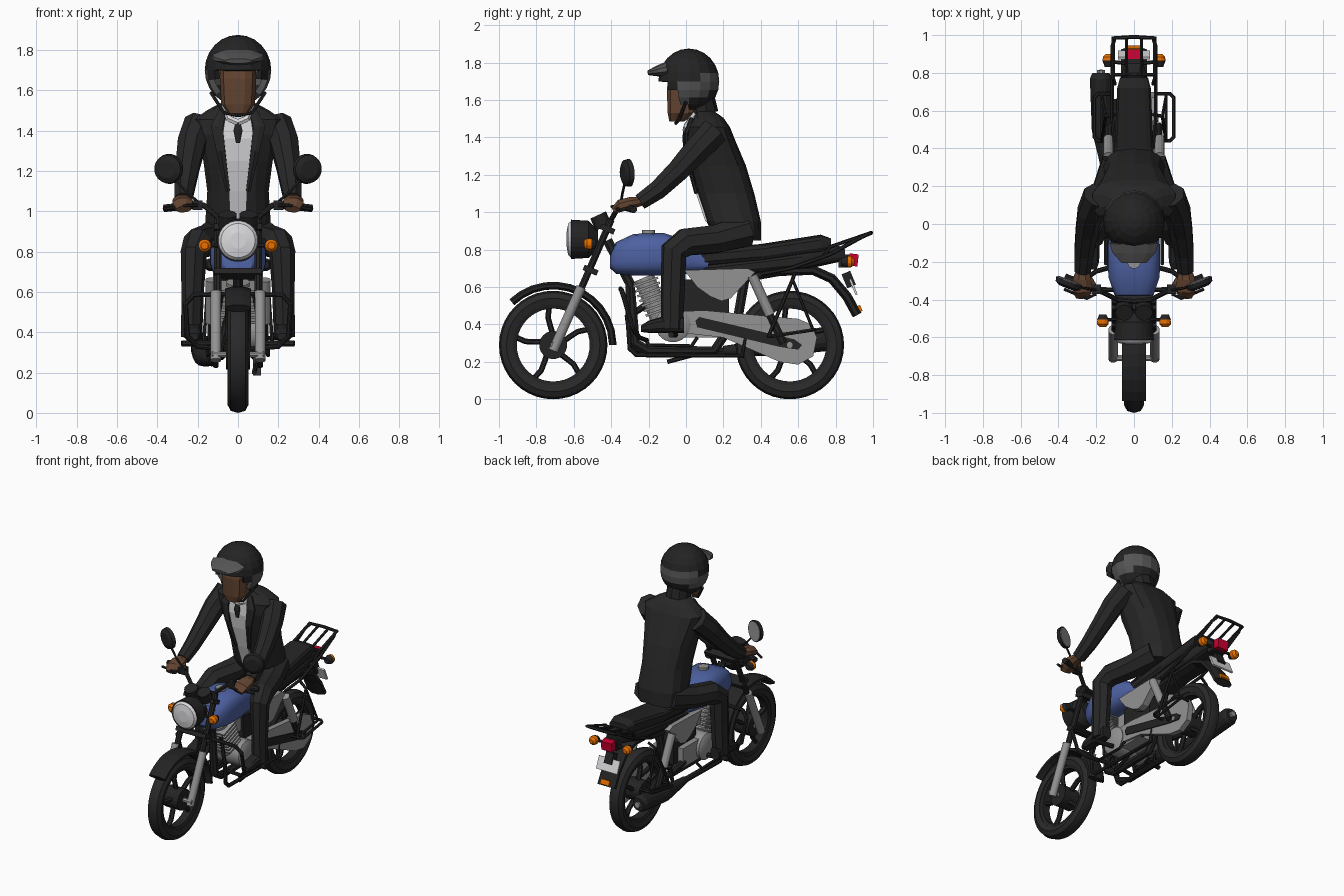
import bpy, bmesh, math
from mathutils import Vector as V

def mat(name, r, g, b):
    m = bpy.data.materials.new(name)
    m.diffuse_color = (r, g, b, 1)
    return m

BLACK = mat("black", .017, .017, .017)
TYRE = mat("tyre_black", .022, .022, .022)
CLOTH = mat("suit_black", .02, .02, .02)
GREY = mat("metal_grey", .29, .29, .29)
BAND = mat("band_grey", .09, .09, .09)
BLUE = mat("tank_blue", .075, .12, .36)
SKIN = mat("skin_brown", .125, .058, .03)
WHITE = mat("white", .7, .7, .72)
ORANGE = mat("orange", .8, .16, .0)
RED = mat("red", .6, .0, .03)

def make(name, verts, faces, m, mirror=False, smooth=False):
    out = []
    for s in ((1, -1) if mirror else (1,)):
        me = bpy.data.meshes.new(name)
        me.from_pydata([(v[0] * s, v[1], v[2]) for v in verts], [], faces)
        bm = bmesh.new(); bm.from_mesh(me)
        bmesh.ops.recalc_face_normals(bm, faces=bm.faces)
        bm.to_mesh(me); bm.free()
        me.materials.append(m)
        ob = bpy.data.objects.new(name + (("_right" if s > 0 else "_left") if mirror else ""), me)
        bpy.context.collection.objects.link(ob)
        if smooth:
            bpy.ops.object.select_all(action='DESELECT')
            ob.select_set(True); bpy.context.view_layer.objects.active = ob
            bpy.ops.object.shade_smooth_by_angle(angle=math.radians(35))
        out.append(ob)
    return out

def skin(name, rings, m, mirror=False, closed=False, smooth=False):
    n, k = len(rings[0]), len(rings)
    f = [(i*n+j, i*n+(j+1) % n, (i+1) % k*n+(j+1) % n, (i+1) % k*n+j)
         for i in range(k if closed else k-1) for j in range(n)]
    if not closed:
        f += [tuple(range(n)), tuple(range((k-1)*n, k*n))]
    return make(name, [v for r in rings for v in r], f, m, mirror, smooth)

def sweep(name, pts, rad, m, mirror=False, n=8, smooth=False):
    """Tube along pts; rad is a number, a pair, or one of these per point."""
    pts = [V(p) for p in pts]
    rad = rad if isinstance(rad, list) else [rad] * len(pts)
    u, rings = None, []
    for i, p in enumerate(pts):
        a, b = pts[max(i-1, 0)], pts[min(i+1, len(pts)-1)]
        t = ((p-a).normalized() + (b-p).normalized()).normalized()
        if u is None:
            u = V((1, 0, 0)) if abs(t.x) < .9 else V((0, 0, 1))
        u = (u - t * u.dot(t)).normalized()
        w = t.cross(u)
        ra, rb = rad[i] if isinstance(rad[i], tuple) else (rad[i], rad[i])
        an = [2*math.pi*(j+.5)/n for j in range(n)]
        rings.append([p + u*ra*math.cos(q) + w*rb*math.sin(q) for q in an])
    return skin(name, rings, m, mirror, False, smooth)

def loft(name, axis, rows, m, n=14, p=2.8, x=0, mirror=False, smooth=False):
    """Rows are (position, low, high, half width) along the y or z axis."""
    rings = []
    for pos, lo, hi, hw in rows:
        r = []
        for j in range(n):
            q = 2*math.pi*(j+.5)/n
            c, s = math.cos(q), math.sin(q)
            px = x + hw*math.copysign(abs(c)**(2/p), c)
            o = (lo+hi)/2 + (hi-lo)/2*math.copysign(abs(s)**(2/p), s)
            r.append((px, pos, o) if axis == 'y' else (px, o, pos))
        rings.append(r)
    return skin(name, rings, m, mirror, False, smooth)

def plate(name, prof, x0, x1, m, mirror=False):
    return skin(name, [[(x, y, z) for y, z in prof] for x in (x0, x1)], m, mirror)

def box(name, c, s, m, rot=0, mirror=False):
    ca, sa = math.cos(rot), math.sin(rot)
    sq = [(-1, -1), (1, -1), (1, 1), (-1, 1)]
    prof = [(c[1]+a*s[1]/2*ca-b*s[2]/2*sa, c[2]+a*s[1]/2*sa+b*s[2]/2*ca) for a, b in sq]
    return plate(name, prof, c[0]-s[0]/2, c[0]+s[0]/2, m, mirror)

def lathe(name, prof, cy, cz, m, n=40):
    return skin(name, [[(x, cy+r*math.cos(a), cz+r*math.sin(a)) for x, r in prof]
                       for a in [2*math.pi*i/n for i in range(n)]], m, closed=True, smooth=True)

# wheels
for nm, cy in (("front", -.71), ("rear", .555)):
    lathe(nm+"_tyre", [(-.052, .25), (-.036, .28), (0, .29), (.036, .28), (.052, .25), (.042, .215), (-.042, .215)], cy, .29, TYRE)
    lathe(nm+"_rim", [(-.04, .222), (.04, .222), (.03, .195), (-.03, .195)], cy, .29, BLACK)
    sweep(nm+"_hub", [(-.06, cy, .29), (.06, cy, .29)], .075, BLACK, n=20)
    sweep(nm+"_axle", [(-.13, cy, .29), (.13, cy, .29)], .017, GREY)
    for k in range(5):
        a = 2*math.pi*k/5 + .3
        sweep(nm+"_spoke", [(0, cy+r*math.cos(a+d), .29+r*math.sin(a+d))
              for r, d in ((.05, 0), (.10, .16), (.15, .2), (.205, .12))], (.018, .015), BLACK, n=6)

# mudguards
arc = [math.radians(a) for a in range(134, -1, -12)] + [0]
sweep("front_fender", [(0, -.71+.318*math.cos(a), .29+.318*math.sin(a)) for a in arc], (.07, .022), BLACK)
sweep("rear_fender", [(0, .33, .655), (0, .5, .685), (0, .68, .69), (0, .78, .645), (0, .86, .55), (0, .915, .45)], (.075, .028), BLACK)

# front fork, clamps and headlight
sweep("fork_slider", [(.11, -.71, .26), (.11, -.56, .6)], .027, GREY, True, 12, True)
sweep("fork_tube", [(.1, -.57, .57), (.1, -.40, .96)], .02, BLACK, True)
for y, z in ((-.51, .69), (-.42, .91)):
    box("fork_clamp", (0, y, z), (.24, .08, .03), BLACK, -.4)
sweep("headlight_shell", [(0, -.615, .855), (0, -.52, .855), (0, -.47, .855)], [.106, .1, .05], BLACK, n=24)
sweep("headlight_lens", [(0, -.615, .855), (0, -.63, .855), (0, -.638, .855)], [.098, .085, .04], WHITE, n=24)
sweep("gauge", [(.052, -.44, .92), (.052, -.47, .985)], .046, BLACK, True, 14)
sweep("front_signal_stem", [(.06, -.5, .83), (.16, -.51, .83)], .01, BLACK, True)
sweep("front_signal", [(.165, -.545, .83), (.165, -.53, .83), (.165, -.505, .83)], [.018, .032, .03], ORANGE, True, 12)
sweep("front_signal_back", [(.165, -.506, .83), (.165, -.48, .83)], [.032, .02], BLACK, True, 12)

# handlebar, levers and mirrors
sweep("handlebar", [(0, -.41, .95), (.09, -.4, .96), (.17, -.36, 1.03), (.24, -.33, 1.03), (.365, -.28, 1.015)], .014, BLACK, True)
sweep("grip", [(.23, -.333, 1.03), (.365, -.28, 1.015)], .02, BLACK, True)
sweep("lever", [(.2, -.37, 1.03), (.25, -.395, 1.03), (.37, -.345, 1.01)], .009, BLACK, True, 6)
box("switch_block", (.2, -.345, 1.03), (.05, .05, .045), BLACK, 0, True)
sweep("mirror_stalk", [(.19, -.35, 1.04), (.26, -.34, 1.1), (.33, -.322, 1.18)], .007, BLACK, True, 6)
mc, mn = V((.345, -.312, 1.21)), V((-.36, .93, .05))
sweep("mirror_shell", [mc-mn*.028, mc-mn*.015, mc+mn*.01], [.045, .07, .075], BLACK, True, 20)
sweep("mirror_glass", [mc+mn*.01, mc+mn*.014], .068, GREY, True, 20)

# tank, seat, tail and side panels
loft("fuel_tank", 'y', [(-.405, .70, .77, .07), (-.375, .67, .84, .105), (-.28, .66, .885, .137), (-.12, .66, .89, .14),
     (0, .67, .85, .12), (.12, .69, .77, .095)], BLUE, 20, 3, smooth=True)
sweep("tank_cap", [(0, -.2, .87), (0, -.2, .905)], .036, GREY, n=16)
loft("seat", 'y', [(-.01, .74, .79, .075), (.1, .71, .80, .1), (.4, .735, .83, .105), (.72, .78, .88, .09), (.775, .8, .86, .075)], BLACK, p=3.5)
loft("tail_cowl", 'y', [(.1, .65, .72, .09), (.35, .67, .75, .095), (.62, .69, .79, .09), (.8, .73, .83, .065), (.85, .74, .8, .05)], BLACK, p=3.5)
plate("side_panel", [(-.01, .69), (.33, .70), (.37, .68), (.24, .54), (.19, .525), (.13, .55), (.06, .6)], .075, .125, GREY, True)

# frame and engine
sweep("frame_spine", [(0, -.42, .85), (0, -.3, .62), (0, -.27, .3), (0, -.2, .26), (0, .15, .26), (0, .28, .45), (0, .32, .68)], .028, BLACK)
box("engine_core", (0, .1, .5), (.12, .26, .28), BLACK)
box("gearbox", (0, .03, .40), (.2, .3, .14), GREY)
sweep("crankcase", [(-.135, -.07, .40), (-.12, -.07, .40), (.12, -.07, .40), (.135, -.07, .40)], [.07, .095, .095, .07], GREY, n=18, smooth=True)
for i in range(7):
    box("cooling_fin", (0, -.15-.011*i, .47+.026*i), (.17, .14, .013), GREY, .35)
sweep("cylinder", [(0, -.13, .42), (0, -.225, .65)], .058, GREY, n=12)
box("carburettor", (0, -.05, .58), (.09, .12, .09), GREY)
sweep("cradle_tube", [(.08, -.31, .6), (.11, -.31, .42), (.11, -.30, .27), (.11, -.265, .237), (.11, .3, .232), (.1, .33, .4)], .014, BLACK, True)
sweep("crash_guard", [(.03, -.35, .59), (.22, -.345, .585), (.26, -.33, .54), (.25, -.285, .38), (.2, -.25, .33), (.05, -.21, .315)], .013, BLACK, True)
sweep("foot_peg", [(.08, -.05, .345), (.28, -.08, .345)], .016, BLACK, True)
sweep("foot_lever", [(.15, -.21, .31), (.15, -.2, .29), (.15, .03, .285), (.13, .06, .33)], .01, BLACK, True, 6)
sweep("side_stand", [(.09, .05, .24), (.08, -.1, .2)], .012, BLACK, n=6)

# chain case, swing arm, shocks and exhaust
plate("chain_case", [(-.07, .36), (-.06, .47), (.1, .475), (.6, .43), (.67, .40), (.7, .33), (.68, .23), (.6, .185), (.5, .2), (.2, .33)], .075, .115, GREY)
plate("chain_case_slot", [(.05, .42), (.07, .44), (.58, .32), (.62, .29), (.6, .265), (.5, .28), (.06, .385)], .114, .122, BLACK)
sweep("swing_arm", [(.085, .15, .36), (.085, .66, .285)], .025, BLACK, True)
sweep("shock_body", [(.135, .355, .66), (.135, .45, .45)], .028, GREY, True, 12)
sweep("shock_rod", [(.13, .44, .47), (.13, .52, .3)], .022, BLACK, True)
sweep("exhaust_pipe", [(-.04, -.22, .5), (-.06, -.31, .44), (-.1, -.29, .28), (-.13, -.2, .25), (-.13, .3, .26)], .02, BLACK)
sweep("muffler", [(-.13, .2, .26), (-.15, .36, .27), (-.17, .5, .285), (-.175, .77, .32), (-.175, .80, .32)], [.025, .04, .055, .06, .045], BLACK, n=14)
sweep("muffler_tip", [(-.175, .79, .32), (-.175, .815, .322)], .022, GREY)

# passenger guard and rear rack
sweep("guard_loop", [(.11, .44, .335), (.19, .44, .335), (.21, .46, .337), (.21, .67, .37), (.19, .69, .372), (.11, .69, .372)], .01, BLACK, True, 6)
sweep("guard_bar", [(.17, .44, .335), (.17, .69, .372)], .009, BLACK, True, 6)
sweep("guard_strut", [(.1, .58, .67), (.15, .57, .64), (.17, .44, .335)], .01, BLACK, True, 6)
sweep("guard_rear_strut", [(.15, .57, .64), (.17, .68, .37)], .008, BLACK, True, 6)
sweep("rack_rail", [(.1, .4, .67), (.115, .56, .7), (.115, .77, .775), (.115, .94, .868), (.1, .985, .888), (0, .99, .89)], .011, BLACK, True, 6)
sweep("rack_upper_rail", [(.11, .99, .89), (.11, .77, .815), (.1, .74, .77)], .01, BLACK, True, 6)
sweep("rack_slat", [(.04, .99, .89), (.04, .77, .815)], .009, BLACK, True, 6)
sweep("rack_cross_bar", [(-.11, .79, .82), (.11, .79, .82)], .01, BLACK, n=6)

# tail lights and plate
box("tail_light_base", (0, .845, .74), (.1, .06, .07), BLACK)
box("tail_light", (0, .895, .745), (.085, .05, .065), RED, -.12)
sweep("rear_signal_stem", [(.03, .85, .735), (.13, .86, .735)], .01, BLACK, True, 6)
sweep("rear_signal_back", [(.135, .83, .735), (.135, .865, .735)], [.02, .033], BLACK, True, 12)
sweep("rear_signal", [(.135, .865, .735), (.135, .885, .735), (.135, .9, .735)], [.033, .03, .015], ORANGE, True, 12)
box("number_plate", (0, .895, .60), (.17, .012, .09), WHITE, .4)
box("plate_bracket", (0, .87, .64), (.06, .05, .08), BLACK, .4)
box("rear_reflector", (0, .928, .485), (.07, .02, .035), ORANGE, .4)

# rider: jacket, shirt and tie
torso = [(.85, .16, .40, .15), (.95, .11, .40, .165), (1.1, .06, .365, .155), (1.25, .02, .32, .175),
         (1.38, 0, .265, .205), (1.455, .01, .235, .225), (1.505, .04, .2, .15), (1.54, .04, .15, .08)]
loft("jacket", 'z', torso, CLOTH)
skin("shirt_front", [[(-w, y+.012, z), (-w, y-.006, z), (w, y-.006, z), (w, y+.012, z)] for z, y, w in
     ((.95, .11, .04), (1.1, .06, .045), (1.25, .02, .062), (1.36, .003, .08), (1.455, .01, .065), (1.5, .037, .045))], WHITE)
sweep("lapel", [(.075, .03, 1.5), (.105, 0, 1.42), (.085, .002, 1.3), (.05, .055, 1.1)], [(.02, .012), (.035, .012), (.025, .012), (.012, .01)], CLOTH, True, 6)
sweep("shirt_collar", [(.0, -.005, 1.44), (.045, .0, 1.46), (.065, .05, 1.53)], (.018, .014), WHITE, True, 6)
sweep("tie_knot", [(0, -.005, 1.44), (0, -.012, 1.40), (0, -.008, 1.34)], [(.014, .008), (.026, .008), (.012, .006)], BLACK, n=6)
sweep("sleeve", [(.19, .15, 1.43), (.23, .06, 1.335), (.25, -.04, 1.225), (.265, -.15, 1.12), (.272, -.245, 1.055)],
      [.082, .075, .064, .055, .046], CLOTH, True)
sweep("hand", [(.272, -.23, 1.06), (.275, -.29, 1.05), (.275, -.35, 1.035), (.27, -.385, 1.01)], [(.03, .025), (.052, .035), (.055, .036), (.04, .02)], SKIN, True)
sweep("thumb", [(.24, -.29, 1.04), (.21, -.33, 1.03)], [.022, .015], SKIN, True, 6)

# rider: legs and shoes
sweep("trouser_leg", [(.08, .32, .90), (.15, .15, .855), (.2, .0, .84), (.22, -.065, .79), (.225, -.07, .6), (.23, -.075, .375)],
      [(.1, .09), (.085, .08), (.075, .08), (.065, .075), (.055, .066), (.052, .06)], CLOTH, True)
loft("shoe", 'y', [(-.24, .36, .395, .028), (-.2, .355, .42, .042), (-.1, .355, .45, .045), (-.01, .355, .44, .035)], BLACK, 10, x=.225, mirror=True)

# rider: head and helmet
sweep("neck", [(0, .11, 1.44), (0, .05, 1.58)], .065, SKIN)
loft("head", 'z', [(1.485, -.09, -.01, .05), (1.53, -.1, .06, .085), (1.66, -.105, .1, .092), (1.74, -.09, .1, .09)], SKIN, 12)
bm = bmesh.new()
bmesh.ops.create_uvsphere(bm, u_segments=16, v_segments=12, radius=1)
for v in bm.verts:
    v.co = V((v.co.x*.165, v.co.y*.163+.015, v.co.z*.175+1.7))
cut = []
for f in bm.faces:
    c = f.calc_center_median()
    if c.z < 1.555 or (c.z < 1.72 and c.y < -.11 + (1.70-c.z)*.9):
        cut.append(f)
    f.material_index = int(1.59 < c.z-.35*c.y < 1.69 and c.y > -.1)
bmesh.ops.delete(bm, geom=cut, context='FACES')
me = bpy.data.meshes.new("helmet")
bm.to_mesh(me); bm.free()
me.materials.append(BLACK); me.materials.append(BAND)
helmet = bpy.data.objects.new("helmet", me)
bpy.context.collection.objects.link(helmet)
helmet.modifiers.new("shell", 'SOLIDIFY').thickness = .03
sweep("visor_peak", [(0, -.10, 1.765), (0, -.15, 1.755), (0, -.205, 1.745)], [(.135, .04), (.12, .03), (.07, .012)], BAND, n=10)
sweep("helmet_padding", [(0, .09, 1.52), (0, .07, 1.6)], .085, BLACK, n=10)
sweep("chin_strap", [(.135, .0, 1.59), (.07, -.04, 1.49), (0, -.055, 1.475)], .009, BLACK, True, 6)
